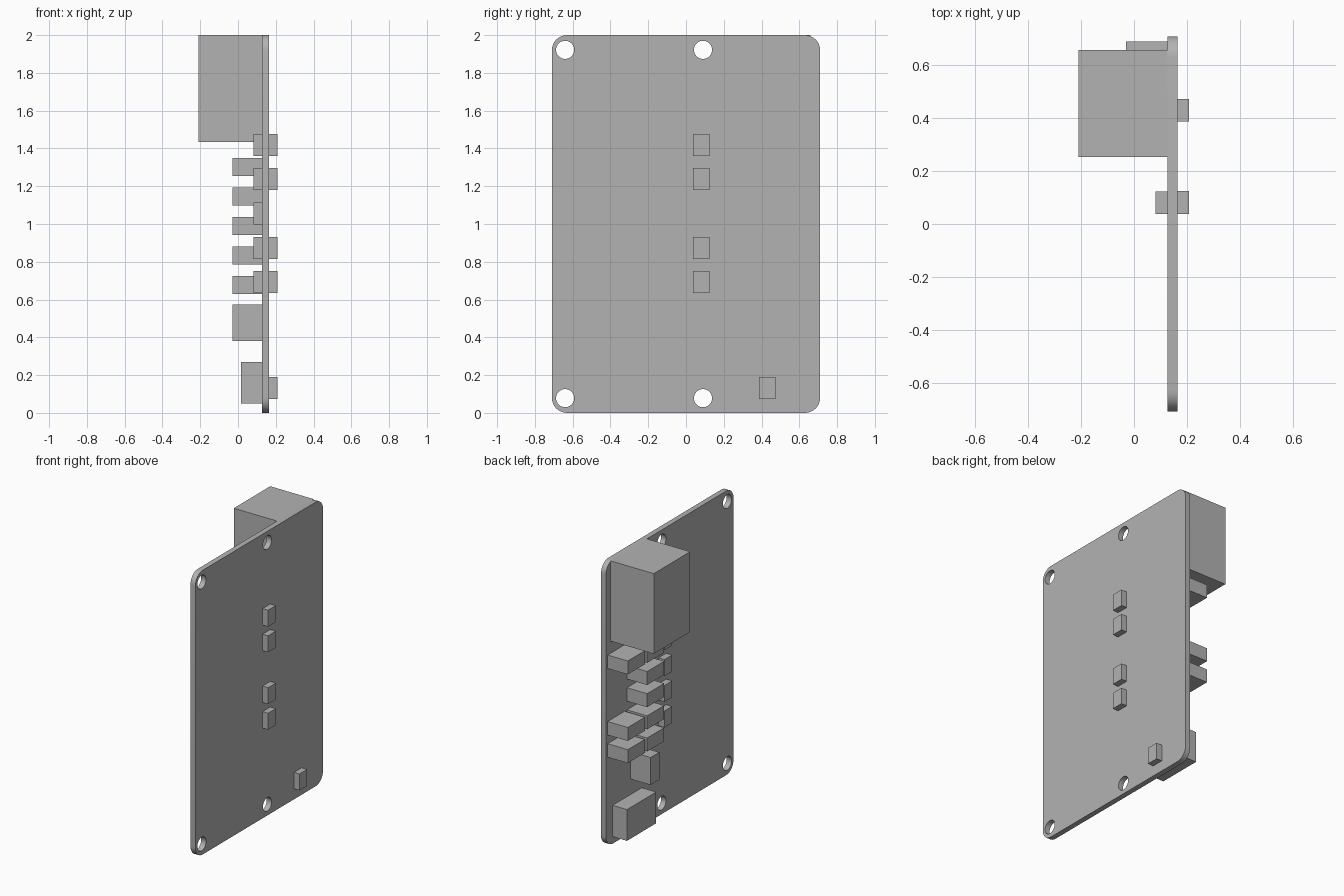
import bpy, bmesh, math

cube = bpy.data.objects.get("Cube")
if cube:
    bpy.data.objects.remove(cube, do_unlink=True)

# One plain grey for everything
grey = bpy.data.materials.new("plain_grey")
grey.use_nodes = True
grey.diffuse_color = (0.45, 0.45, 0.45, 1)
grey.node_tree.nodes["Principled BSDF"].inputs["Base Color"].default_value = (0.45, 0.45, 0.45, 1)

BOARD_IN, BOARD_OUT = 0.127, 0.165      # board faces along x
HALF_DEPTH, HEIGHT, CORNER = 0.71, 2.0, 0.08


def arc(cy, cz, r, start, end, steps):
    """Points on an arc in the y-z plane, angles in degrees."""
    return [(cy + r * math.cos(math.radians(start + (end - start) * i / steps)),
             cz + r * math.sin(math.radians(start + (end - start) * i / steps)))
            for i in range(steps + 1)]


def box(name, xs, ys, zs):
    """Box given by its extents on each axis."""
    bm = bmesh.new()
    bmesh.ops.create_cube(bm, size=1)
    for v in bm.verts:
        v.co = [lo + (c + 0.5) * (hi - lo) for c, (lo, hi) in zip(v.co, (xs, ys, zs))]
    mesh = bpy.data.meshes.new(name)
    bm.to_mesh(mesh)
    bm.free()
    mesh.materials.append(grey)
    ob = bpy.data.objects.new(name, mesh)
    bpy.context.collection.objects.link(ob)
    return ob


# Board: rounded outline with four mounting holes, filled and extruded
curve = bpy.data.curves.new("board_outline", 'CURVE')
curve.dimensions = '2D'
curve.fill_mode = 'BOTH'
curve.extrude = (BOARD_OUT - BOARD_IN) / 2
a, lo, hi = HALF_DEPTH - CORNER, CORNER, HEIGHT - CORNER
outline = (arc(a, lo, CORNER, -90, 0, 8) + arc(a, hi, CORNER, 0, 90, 8)
           + arc(-a, hi, CORNER, 90, 180, 8) + arc(-a, lo, CORNER, 180, 270, 8))
holes = [arc(y, z, 0.048, 0, 360, 32)[:-1] for y in (-0.64, 0.09) for z in (0.078, 1.922)]
for points in [outline] + holes:
    spline = curve.splines.new('POLY')
    spline.points.add(len(points) - 1)
    for p, (y, z) in zip(spline.points, points):
        p.co = (y, z, 0, 1)
    spline.use_cyclic_u = True
curve.materials.append(grey)
board = bpy.data.objects.new("board", curve)
bpy.context.collection.objects.link(board)
board.location.x = (BOARD_IN + BOARD_OUT) / 2
board.rotation_euler = (math.pi / 2, 0, math.pi / 2)
bpy.ops.object.select_all(action='DESELECT')
board.select_set(True)
bpy.context.view_layer.objects.active = board
bpy.ops.object.convert(target='MESH')
board = bpy.context.view_layer.objects.active
bm = bmesh.new()
bm.from_mesh(board.data)
bmesh.ops.remove_doubles(bm, verts=bm.verts, dist=0.0005)
bmesh.ops.recalc_face_normals(bm, faces=bm.faces)
bm.to_mesh(board.data)
bm.free()
bpy.ops.object.shade_smooth_by_angle(angle=math.radians(35))

# Large socket at the top and small connector at the bottom
box("large_socket", (-0.21, BOARD_IN), (0.253, 0.658), (1.435, 2.0))
box("small_connector", (0.015, BOARD_IN), (0.31, 0.635), (0.05, 0.27))

# Terminal blocks: inner column of five, outer column of three, one upright
for i in range(5):
    z = 0.63 + 0.156 * i
    box(f"inner_block_{i + 1}", (-0.03, BOARD_IN), (0.285, 0.475), (z, z + 0.095))
    if i in (0, 1, 4):
        box(f"outer_block_{i + 1}", (-0.03, BOARD_IN), (0.5, 0.69), (z, z + 0.095))
box("upright_block", (-0.03, BOARD_IN), (0.34, 0.437), (0.38, 0.573))

# Small chips on the component side
for i, z in enumerate((0.635, 0.815, 0.997, 1.18, 1.36)):
    box(f"chip_{i + 1}", (0.081, BOARD_IN), (0.038, 0.123), (z, z + 0.116))

# Small chips on the other side
for i, (y, z) in enumerate(((0.038, 0.635), (0.038, 0.815), (0.038, 1.18),
                            (0.038, 1.36), (0.387, 0.074))):
    box(f"back_chip_{i + 1}", (BOARD_OUT, 0.208), (y, y + 0.086), (z, z + 0.116))
